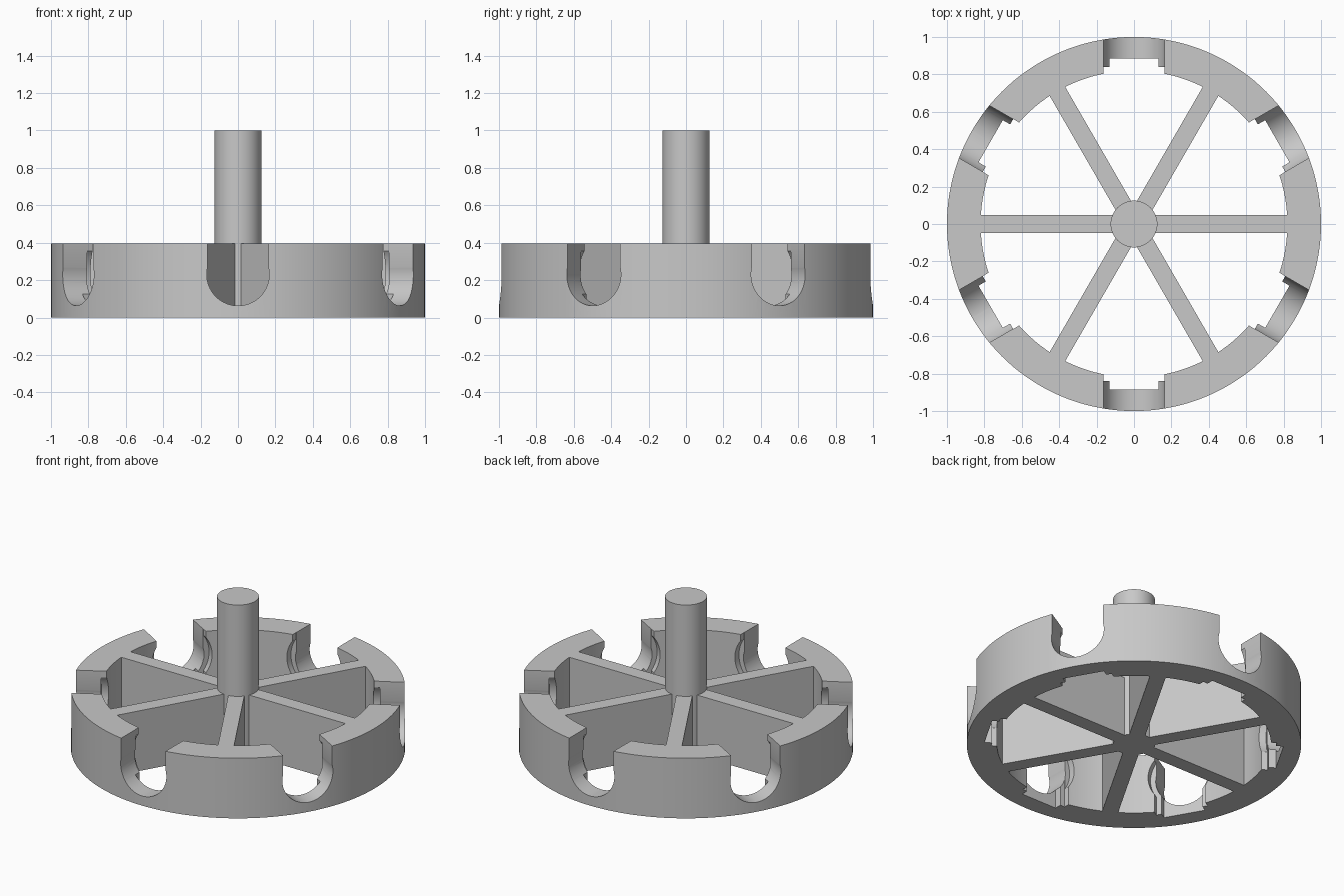
import bpy, bmesh, math
from mathutils import Matrix, Vector

if "Cube" in bpy.data.objects:
    bpy.data.objects.remove(bpy.data.objects["Cube"], do_unlink=True)

HEIGHT = 0.397      # rim height
SLOT_Z = 0.23       # centre of the round slots
INNER, OUTER = 0.82, 1.0

grey = bpy.data.materials.new("plain grey")
grey.use_nodes = True
colour = (0.58, 0.58, 0.58, 1)
grey.diffuse_color = colour
grey.node_tree.nodes["Principled BSDF"].inputs["Base Color"].default_value = colour


def finish(name, bm):
    bmesh.ops.recalc_face_normals(bm, faces=bm.faces)
    mesh = bpy.data.meshes.new(name)
    bm.to_mesh(mesh)
    bm.free()
    mesh.materials.append(grey)
    obj = bpy.data.objects.new(name, mesh)
    bpy.context.collection.objects.link(obj)
    return obj


def add_box(bm, low, high, turn=0):
    low, high = Vector(low), Vector(high)
    matrix = (Matrix.Rotation(turn, 4, 'Z') @ Matrix.Translation((low + high) / 2)
              @ Matrix.Diagonal((*(high - low), 1)))
    bmesh.ops.create_cube(bm, size=1, matrix=matrix)


def add_cylinder(bm, radius, depth, matrix, sides):
    bmesh.ops.create_cone(bm, cap_ends=True, segments=sides, radius1=radius,
                          radius2=radius, depth=depth, matrix=matrix)


def smooth(obj):
    bpy.ops.object.select_all(action='DESELECT')
    obj.select_set(True)
    bpy.context.view_layer.objects.active = obj
    bpy.ops.object.shade_smooth_by_angle(angle=math.radians(25))


# Rim: a rectangle section revolved as a closed ring
bm = bmesh.new()
section = [(INNER, 0), (OUTER, 0), (OUTER, HEIGHT), (INNER, HEIGHT)]
sides = 144
rings = []
for i in range(sides):
    a = math.tau * i / sides
    rings.append([bm.verts.new((r * math.cos(a), r * math.sin(a), z)) for r, z in section])
for i in range(sides):
    this, following = rings[i], rings[(i + 1) % sides]
    for j in range(4):
        k = (j + 1) % 4
        bm.faces.new((this[j], this[k], following[k], following[j]))
rim = finish("rim", bm)

# Cutters, each repeated around the rim between the spokes
turns = [math.radians(30 + 60 * i) for i in range(6)]


def round_cutter(name, radius, start, end, z):
    bm = bmesh.new()
    for t in turns:
        matrix = (Matrix.Rotation(t, 4, 'Z') @ Matrix.Translation(((start + end) / 2, 0, z))
                  @ Matrix.Rotation(math.pi / 2, 4, 'Y'))
        add_cylinder(bm, radius, end - start, matrix, 64)
    return finish(name, bm)


def box_cutter(name, half, start, end, bottom, top):
    bm = bmesh.new()
    for t in turns:
        add_box(bm, (start, -half, bottom), (end, half, top), t)
    return finish(name, bm)


cutters = [
    round_cutter("slot_cutter", 0.167, 0.7, 1.1, SLOT_Z),
    box_cutter("neck_cutter", 0.162, 0.69, 1.11, SLOT_Z, 0.6),
    box_cutter("floor_cutter", 0.13, 0.68, 0.885, -0.1, 0.3),
    box_cutter("inner_cutter", 0.163, 0.67, 0.84, -0.11, 0.61),
    round_cutter("recess_cutter", 0.2, 0.66, 0.838, 0.24),
]
for cutter in cutters:
    mod = rim.modifiers.new(cutter.name, 'BOOLEAN')
    mod.operation = 'DIFFERENCE'
    mod.solver = 'EXACT'
    mod.object = cutter
    cutter.hide_render = True

# Bake the cuts and drop the cutters
bpy.context.view_layer.update()
evaluated = rim.evaluated_get(bpy.context.evaluated_depsgraph_get())
cut_mesh = bpy.data.meshes.new_from_object(evaluated)
rim.modifiers.clear()
rim.data = cut_mesh
cut_mesh.materials.clear()
cut_mesh.materials.append(grey)
for cutter in cutters:
    bpy.data.objects.remove(cutter, do_unlink=True)
smooth(rim)

# Spokes: full-height webs from the shaft to the rim
for i in range(6):
    bm = bmesh.new()
    add_box(bm, (0.05, -0.048, 0), (INNER + 0.01, 0.048, HEIGHT), math.radians(60 * i))
    finish(f"spoke_{i + 1}", bm)

# Shaft
bm = bmesh.new()
add_cylinder(bm, 0.125, 1, Matrix.Translation((0, 0, 0.5)), 64)
smooth(finish("shaft", bm))
